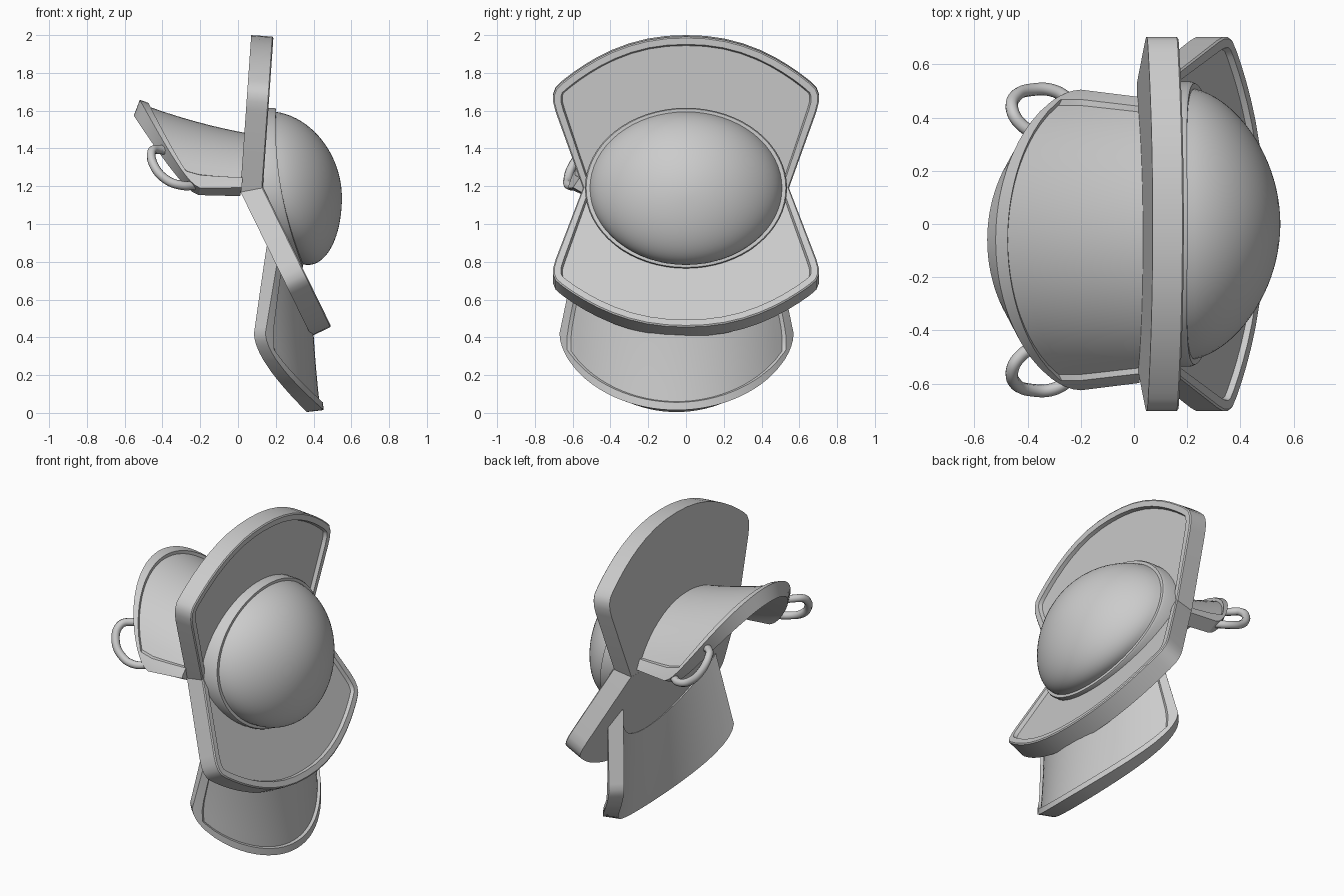
import bpy, bmesh
from math import sin, cos, pi, sqrt, radians
from mathutils import Vector

if "Cube" in bpy.data.objects:
    bpy.data.objects.remove(bpy.data.objects["Cube"])


def finish(name, bm, angle=30):
    """Turn a bmesh into a smooth-by-angle object."""
    bmesh.ops.recalc_face_normals(bm, faces=bm.faces)
    mesh = bpy.data.meshes.new(name)
    bm.to_mesh(mesh)
    bm.free()
    obj = bpy.data.objects.new(name, mesh)
    bpy.context.collection.objects.link(obj)
    bpy.ops.object.select_all(action='DESELECT')
    obj.select_set(True)
    bpy.context.view_layer.objects.active = obj
    bpy.ops.object.shade_smooth_by_angle(angle=radians(angle))


def skin(name, loops):
    """Bridge closed loops of points and cap both ends."""
    bm = bmesh.new()
    rows = [[bm.verts.new(p) for p in loop] for loop in loops]
    n = len(rows[0])
    for a, b in zip(rows, rows[1:]):
        for i in range(n):
            j = (i + 1) % n
            bm.faces.new((a[i], a[j], b[j], b[i]))
    bm.faces.new(rows[0])
    bm.faces.new(rows[-1])
    finish(name, bm)


# Flat fan-shaped plates with a raised rim, meeting at a hinge line
def plate(name, hinge, tip, front_sign):
    hinge, tip = Vector(hinge), Vector(tip)
    reach = (tip - hinge).length
    along = (tip - hinge) / reach
    normal = Vector((along.z, 0, -along.x)) * front_sign
    side = [(0.535, 0)] + [(y, reach - d) for y, d in
                           ((0.69, 0.40), (0.703, 0.35), (0.703, 0.31), (0.69, 0.275))]
    arc = []
    for i in range(1, 20):
        y = 0.665 * cos(pi * i / 20)
        arc.append((y, reach - 0.25 * (abs(y) / 0.665) ** 2.2))
    outline = side + arc + [(-y, v) for y, v in reversed(side)]
    bm = bmesh.new()
    face = bm.faces.new([bm.verts.new(hinge + along * v + Vector((0, y, 0)))
                         for y, v in outline])
    ext = bmesh.ops.extrude_face_region(bm, geom=[face], use_keep_orig=True)
    moved = [g for g in ext["geom"] if isinstance(g, bmesh.types.BMVert)]
    bmesh.ops.translate(bm, verts=moved, vec=normal * 0.112)
    front = [g for g in ext["geom"] if isinstance(g, bmesh.types.BMFace)]
    bmesh.ops.recalc_face_normals(bm, faces=bm.faces)
    bmesh.ops.inset_region(bm, faces=front, thickness=0.007, depth=0.006)
    bmesh.ops.inset_region(bm, faces=front, thickness=0.034)
    bmesh.ops.inset_region(bm, faces=front, thickness=0.008, depth=-0.022)
    finish(name, bm)


plate("upper_plate", (0.012, 0, 1.17), (0.07, 0, 2.0), 1)
plate("lower_plate", (0.014, 0, 1.168), (0.388, 0, 0.405), -1)


# Dome on an oval collar that follows the fold between the plates
def ring_x(z):
    k = (z - 1.19) / 0.42
    return 0.228 - 0.072 * k + 0.045 * k * k


def dome_loop(radius, rise, back=0.0, segments=64):
    loop = []
    for i in range(segments):
        a = 2 * pi * i / segments
        base = ring_x(1.19 + 0.42 * sin(a))
        loop.append((base - back + (0.55 - base) * rise,
                     0.535 * radius * (1 - 0.15 * rise) * cos(a),
                     1.19 - 0.05 * rise + 0.425 * radius * sin(a)))
    return loop


steps = [pi / 2 * i / 20 for i in range(20)] + [pi / 2 - 0.02]
skin("dome", [dome_loop(1, 0, 0.12), dome_loop(1, 0, 0.012), dome_loop(0.988, 0),
              dome_loop(0.955, 0)] +
     [dome_loop(0.95 * cos(p), sin(p)) for p in steps])


# Arched flaps: outward distance u, width y, height w, rim on the convex side
def flap(name, place, ridge, slope, radius, root_half, corner_half,
         root, corner_u, tip_u, thickness=0.09):
    s_vals = [0.91 * i / 8 for i in range(9)] + [0.922, 1]
    corner = [0.935, 0.96, 0.98, 0.993, 1]
    t_vals = ([-t for t in reversed(corner)] +
              [-0.922 + 1.844 * i / 28 for i in range(29)] + corner)

    def point(s, t, depth):
        end = corner_u + (tip_u - corner_u) * max(0, 1 - t * t) ** 0.56
        u = root(t) + s * (end - root(t))
        k = min(u / corner_u, 1)
        y = t * (root_half + (corner_half - root_half) * k)
        rest = sqrt(radius ** 2 - y ** 2)
        normal = Vector((-slope(u), y / rest, 1)).normalized()
        return place(*(Vector((u, y, ridge(u) - radius + rest)) - normal * depth))

    loops = []
    for t in t_vals:
        top = [point(s, t, 0.018 if s < 0.915 and abs(t) < 0.93 else 0)
               for s in s_vals]
        bottom = [point(s, t, thickness) for s in reversed(s_vals)]
        loops.append(top + bottom)
    skin(name, loops)


flap("upper_flap", lambda u, y, w: (-u, y - 0.06, w),
     lambda u: 1.508 + 0.2 * u + 0.17 * u * u, lambda u: 0.2 + 0.34 * u,
     0.62, 0.54, 0.565, lambda t: -0.06 + 0.04 * t * t, 0.2, 0.52)
flap("lower_flap", lambda u, y, w: (w, y - 0.05, 0.85 - u),
     lambda u: 0.405 + 0.07 * u * u, lambda u: 0.14 * u,
     0.84, 0.53, 0.62, lambda t: 0.31 - 0.34 * t * t, 0.43, 0.835)


# Loop handles at the two corners of the upper flap
def handle(name, side):
    path = [(-0.35, 0.39, 1.38), (-0.42, 0.43, 1.395), (-0.455, 0.48, 1.385),
            (-0.445, 0.54, 1.31), (-0.38, 0.565, 1.235), (-0.3, 0.56, 1.205),
            (-0.22, 0.51, 1.205)]
    curve = bpy.data.curves.new(name, 'CURVE')
    curve.dimensions = '3D'
    curve.bevel_depth = 0.024
    curve.bevel_resolution = 2
    curve.use_fill_caps = True
    spline = curve.splines.new('BEZIER')
    spline.bezier_points.add(len(path) - 1)
    for bp, (x, y, z) in zip(spline.bezier_points, path):
        bp.co = (x, -0.06 + side * y, z)
        bp.handle_left_type = bp.handle_right_type = 'AUTO'
    obj = bpy.data.objects.new(name, curve)
    bpy.context.collection.objects.link(obj)


handle("handle_back", 1)
handle("handle_front", -1)
